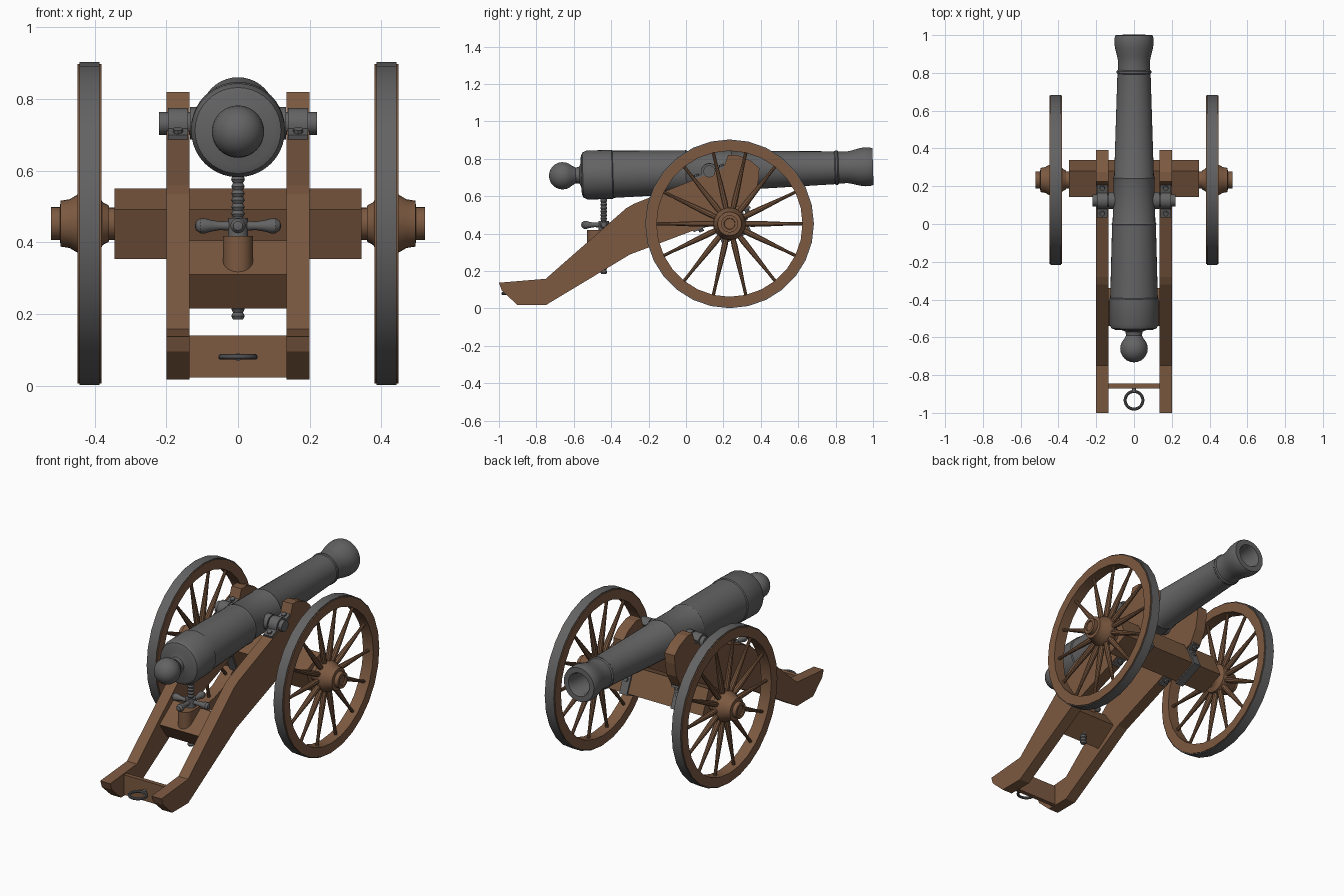
import bpy, bmesh
from math import sin, cos, pi, radians
from mathutils import Matrix, Vector

cube = bpy.data.objects.get("Cube")
if cube:
    bpy.data.objects.remove(cube, do_unlink=True)


def material(name, colour):
    m = bpy.data.materials.new(name)
    m.use_nodes = True
    m.diffuse_color = colour
    m.node_tree.nodes["Principled BSDF"].inputs["Base Color"].default_value = colour
    return m


WOOD = material("brown wood", (0.2, 0.1, 0.052, 1))
IRON = material("grey iron", (0.125, 0.125, 0.125, 1))


def finish(name, bm, mat, matrix=None, smooth=True):
    """Turn a bmesh into a named object with one material."""
    if matrix:
        bm.transform(matrix)
    bmesh.ops.recalc_face_normals(bm, faces=bm.faces)
    mesh = bpy.data.meshes.new(name)
    bm.to_mesh(mesh)
    bm.free()
    mesh.materials.append(mat)
    ob = bpy.data.objects.new(name, mesh)
    bpy.context.collection.objects.link(ob)
    if smooth:
        bpy.ops.object.select_all(action="DESELECT")
        ob.select_set(True)
        bpy.context.view_layer.objects.active = ob
        bpy.ops.object.shade_smooth_by_angle(angle=radians(32))
    return ob


def prism(name, points, x0, x1, mat, matrix=None, smooth=False):
    """Extrude a (y, z) outline from x0 to x1."""
    bm = bmesh.new()
    face = bm.faces.new([bm.verts.new((x0, y, z)) for y, z in points])
    ext = bmesh.ops.extrude_face_region(bm, geom=[face])
    moved = [g for g in ext["geom"] if isinstance(g, bmesh.types.BMVert)]
    bmesh.ops.translate(bm, verts=moved, vec=(x1 - x0, 0, 0))
    return finish(name, bm, mat, matrix, smooth)


def lathe(name, profile, mat, matrix, segs=32, closed=False):
    """Spin a (radius, height) profile round local z."""
    bm = bmesh.new()
    rings = []
    for r, h in profile:
        if r < 1e-6:
            rings.append([bm.verts.new((0, 0, h))] * segs)
        else:
            rings.append([bm.verts.new((r * cos(2 * pi * i / segs), r * sin(2 * pi * i / segs), h))
                          for i in range(segs)])
    pairs = list(zip(rings, rings[1:]))
    if closed:
        pairs.append((rings[-1], rings[0]))
    for a, b in pairs:
        for i in range(segs):
            j = (i + 1) % segs
            corners = list(dict.fromkeys((a[i], a[j], b[j], b[i])))
            bm.faces.new(corners)
    return finish(name, bm, mat, matrix)


def rod(name, r, h0, h1, mat, matrix, segs=20):
    return lathe(name, [(0, h0), (r, h0), (r, h1), (0, h1)], mat, matrix, segs)


def box(u0, u1, v0, v1):
    return [(u0, v0), (u1, v0), (u1, v1), (u0, v1)]


def at(x, y, z, angle=0, axis="X"):
    return Matrix.Translation((x, y, z)) @ Matrix.Rotation(radians(angle), 4, axis)


# Barrel, with its knob, raised bands, flared muzzle and hollow bore
knob = [(0.073 * sin(a), -0.66 - 0.073 * cos(a)) for a in [pi * i / 12 for i in range(10)]]
knob[0] = (0, knob[0][1])
barrel = knob + [
    (0.042, -0.59), (0.045, -0.57), (0.065, -0.562), (0.1, -0.56), (0.12, -0.552),
    (0.131, -0.53), (0.131, -0.395), (0.126, -0.39), (0.116, -0.005), (0.119, 0),
    (0.113, 0.012), (0.108, 0.235), (0.111, 0.245), (0.105, 0.255), (0.088, 0.795),
    (0.092, 0.8), (0.092, 0.81), (0.086, 0.816), (0.084, 0.86), (0.09, 0.89),
    (0.1, 0.93), (0.104, 0.955), (0.103, 0.985), (0.098, 1), (0.068, 1), (0.06, 0.985),
    (0.06, 0.6), (0, 0.6)]
lathe("barrel", [(r, h - 0.125) for r, h in barrel], IRON, at(0, 0.125, 0.732, -88.3), 40)
rod("trunnion", 0.032, -0.22, 0.22, IRON, at(0, 0.125, 0.732, 90, "Y"))
rod("trunnion_shoulder", 0.045, -0.134, 0.134, IRON, at(0, 0.125, 0.732, 90, "Y"))

# Outline of the side cheeks, from the tail forward and back underneath
cheek = [(-1, 0.137), (-0.75, 0.158), (-0.32, 0.535), (-0.28, 0.558), (0.06, 0.695),
         (0.2, 0.75), (0.225, 0.82), (0.275, 0.82), (0.345, 0.79), (0.392, 0.75),
         (0.39, 0.7), (0.375, 0.62), (0.33, 0.54), (0.05, 0.42), (-0.3, 0.288),
         (-0.75, 0.017), (-0.9, 0.017), (-0.985, 0.095)]
# Trunnion cap: two flanges joined by an arch
arch = [(-0.045 * cos(pi * i / 10), 0.045 * sin(pi * i / 10)) for i in range(1, 10)]
cap = [(-0.095, -0.014), (-0.095, 0.004), (-0.045, 0.004)] + arch + \
      [(0.045, 0.004), (0.095, 0.004), (0.095, -0.014)]
cap_frame = at(0, 0.125, 0.73, 21.5)
# Strap that hangs the axle beam from the cheeks
strap = [(-0.2, 0.048), (-0.2, 0.036), (-0.084, 0.036), (-0.084, -0.084), (0.084, -0.084),
         (0.084, 0.036), (0.13, 0.036), (0.13, 0.048), (0.074, 0.048), (0.074, -0.074),
         (-0.074, -0.074), (-0.074, 0.048)]
beam_frame = at(0, 0.24, 0.452, 23)

# Axle beam and round axle
prism("axle_beam", box(-0.075, 0.075, -0.075, 0.075), -0.345, 0.345, WOOD, beam_frame)
rod("axle", 0.045, -0.4, 0.4, WOOD, at(0, 0.233, 0.452, 90, "Y"), 24)

rim = [(0.39, 0.381), (0.446, 0.381), (0.446, 0.448), (0.39, 0.448)]
tyre = [(0.435, 0.386), (0.451, 0.386), (0.451, 0.442), (0.435, 0.442)]
hub = [(0, 0.36), (0.05, 0.36), (0.06, 0.378), (0.084, 0.39), (0.088, 0.415), (0.084, 0.443),
       (0.068, 0.47), (0.064, 0.495), (0.046, 0.497), (0.046, 0.522), (0.03, 0.522),
       (0.028, 0.515), (0, 0.515)]
spoke = [(0, 0.05), (0.012, 0.05), (0.017, 0.12), (0.015, 0.19), (0.009, 0.33), (0.009, 0.41), (0, 0.41)]

for side, s in (("left", 1), ("right", -1)):
    prism(side + "_cheek", cheek, s * 0.135, s * 0.2, WOOD)
    prism(side + "_trunnion_cap", cap, s * 0.14, s * 0.196, IRON, cap_frame, True)
    prism(side + "_axle_strap", strap, s * 0.143, s * 0.192, IRON, beam_frame)
    for u in (-0.072, 0.072):
        rod(side + "_cap_bolt", 0.014, 0, 0.014, IRON, cap_frame @ at(s * 0.168, u, 0), 8)
    for u in (-0.16, 0.107):
        rod(side + "_strap_bolt", 0.013, 0.022, 0.04, IRON, beam_frame @ at(s * 0.168, u, 0), 8)
    rod(side + "_front_bolt", 0.013, 0.08, 0.094, IRON, beam_frame @ at(s * 0.168, 0, 0, -90), 8)

    # Wheel
    spin = at(0, 0.233, 0.452, 90 * s, "Y")
    lathe(side + "_wheel_rim", rim, WOOD, spin, 28, True)
    lathe(side + "_wheel_tyre", tyre, IRON, spin, 28, True)
    lathe(side + "_wheel_hub", hub, WOOD, spin, 28)
    for i in range(14):
        lathe(side + "_spoke", spoke, WOOD, at(s * 0.414, 0.233, 0.452, 90 + i * 360 / 14), 10)

# Cross pieces between the cheeks
prism("middle_transom", [(-0.54, 0.31), (-0.41, 0.405), (-0.34, 0.31), (-0.47, 0.215)],
      -0.14, 0.14, WOOD)
prism("tail_transom", box(-0.87, -0.845, 0.022, 0.14), -0.14, 0.14, WOOD)

# Screw block with a rounded rear end
rod("screw_block_end", 0.042, 0.3, 0.418, WOOD, at(0, -0.488, 0), 24)
prism("screw_block", box(-0.488, -0.39, 0.32, 0.418), -0.042, 0.042, WOOD)

# Elevating screw: a zigzag profile for the thread, and a four-armed handle
thread = [(0.019 if i % 2 else 0.014, 0.185 + i * 0.0095) for i in range(42)]
lathe("elevating_screw", [(0, 0.185)] + thread + [(0.01, 0.61), (0, 0.61)], IRON, at(0, -0.44, 0), 14)
rod("handle_hub", 0.028, 0.418, 0.468, IRON, at(0, -0.44, 0))
arm = [(0, 0.01), (0.014, 0.01), (0.012, 0.05), (0.016, 0.075), (0.021, 0.092),
       (0.021, 0.105), (0.013, 0.117), (0, 0.121)]
for i in range(4):
    turn = Matrix.Rotation(i * pi / 2, 4, "Z") @ Matrix.Rotation(pi / 2, 4, "Y")
    lathe("handle_arm", arm, IRON, at(0, -0.44, 0.446) @ turn, 14)

# Towing ring and its staple on the tail
ring = [(0.047 + 0.008 * cos(pi * i / 5), 0.008 * sin(pi * i / 5)) for i in range(10)]
lathe("towing_ring", ring, IRON, at(0, -0.933, 0.08), 28, True)
rod("ring_staple", 0.011, 0, 0.025, IRON, at(0, -0.868, 0.08, 90), 12)
